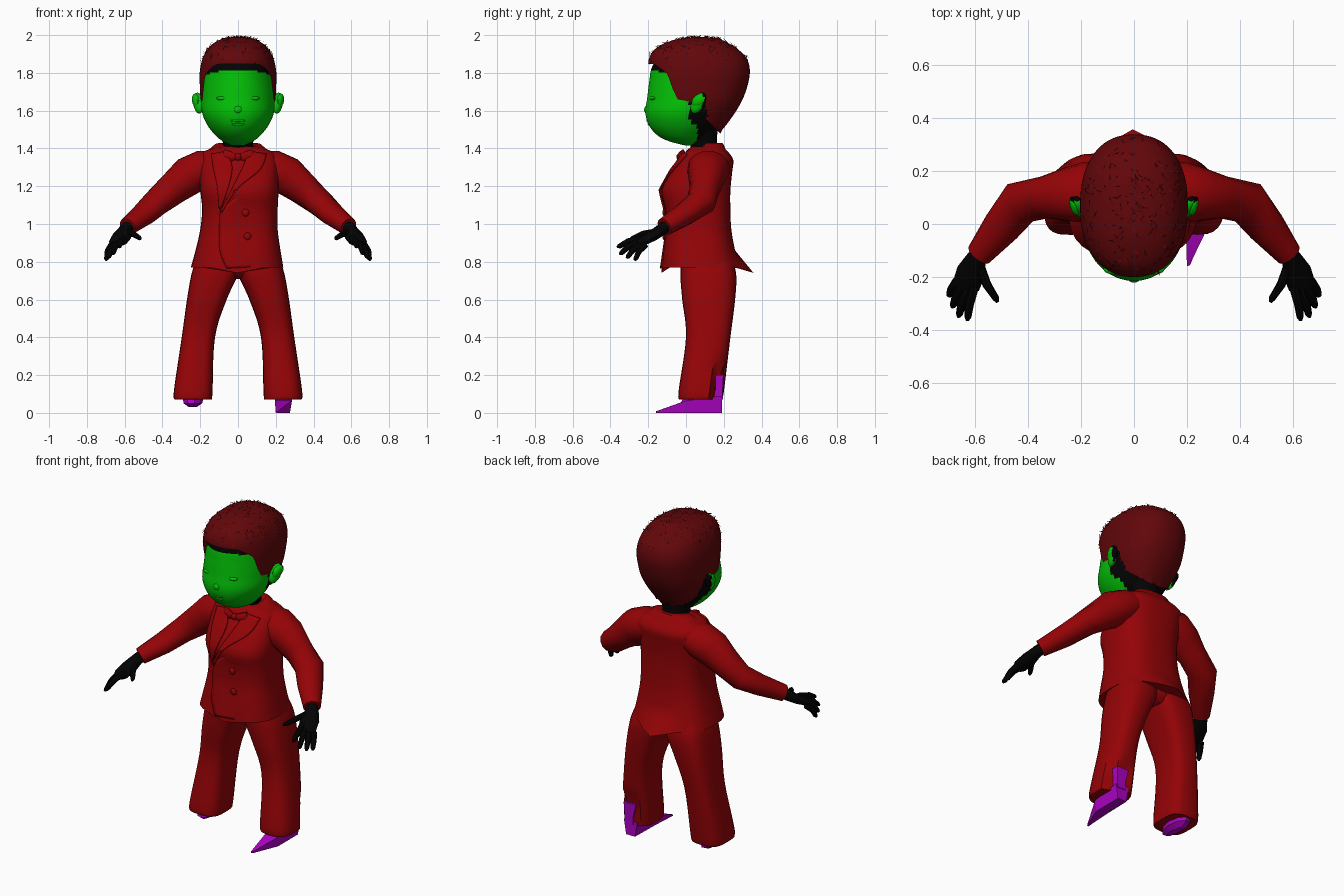
import bpy, bmesh, math, random
from mathutils import Vector

if "Cube" in bpy.data.objects:
    bpy.data.objects.remove(bpy.data.objects["Cube"])

random.seed(4)


def material(name, rgb):
    m = bpy.data.materials.new(name)
    m.diffuse_color = (*rgb, 1)
    m.use_nodes = True
    m.node_tree.nodes["Principled BSDF"].inputs["Base Color"].default_value = m.diffuse_color
    return m


RED = material("suit red", (0.30, 0.001, 0.002))
HAIR = material("hair maroon", (0.12, 0.002, 0.003))
GREEN = material("face green", (0.001, 0.53, 0.002))
BLACK = material("skin black", (0.001, 0.001, 0.001))
PURPLE = material("shoe purple", (0.41, 0.001, 0.54))


def finish(bm, name, mats, angle=40):
    bmesh.ops.recalc_face_normals(bm, faces=bm.faces)
    me = bpy.data.meshes.new(name)
    bm.to_mesh(me)
    bm.free()
    for m in mats:
        me.materials.append(m)
    ob = bpy.data.objects.new(name, me)
    bpy.context.collection.objects.link(ob)
    bpy.ops.object.select_all(action='DESELECT')
    ob.select_set(True)
    bpy.context.view_layer.objects.active = ob
    bpy.ops.object.shade_smooth_by_angle(angle=math.radians(angle))
    return ob


def spline(rows, sub):
    """Smoothly subdivide a table of section rows."""
    out = []
    for i in range(len(rows) - 1):
        a, b = rows[max(i - 1, 0)], rows[i]
        c, d = rows[i + 1], rows[min(i + 2, len(rows) - 1)]
        for k in range(sub):
            t = k / sub
            out.append([0.5 * (2*q + (r-p)*t + (2*p-5*q+4*r-s)*t*t + (3*q-p-3*r+s)*t**3)
                        for p, q, r, s in zip(a, b, c, d)])
    return out + [list(rows[-1])]


def skin(bm, rings):
    for a, b in zip(rings, rings[1:]):
        for i in range(len(a)):
            j = (i + 1) % len(a)
            bm.faces.new((a[i], a[j], b[j], b[i]))
    bm.faces.new(rings[0][::-1])
    bm.faces.new(rings[-1])


def loft(rows, n=24, sub=1, p=1.0, s=1):
    """Skin level sections given as z, left, right, front, back."""
    bm, rings = bmesh.new(), []
    for z, xl, xr, yf, yb in spline(rows, sub):
        ring = []
        for k in range(n):
            c, d = math.cos(2*math.pi*k/n), math.sin(2*math.pi*k/n)
            x = (xl + xr)/2 + (xr - xl)/2 * math.copysign(abs(c)**p, c)
            y = (yf + yb)/2 + (yb - yf)/2 * math.copysign(abs(d)**p, d)
            ring.append(bm.verts.new((s*x, y, z)))
        rings.append(ring)
    skin(bm, rings)
    return bm


def tube(bm, path, radii, n=10, s=1):
    """Sweep a round section along a path."""
    pts = [Vector((s*x, y, z)) for x, y, z in path]
    rings = []
    for i, pt in enumerate(pts):
        t = (pts[min(i+1, len(pts)-1)] - pts[max(i-1, 0)]).normalized()
        u = t.cross(Vector((0, 0, 1))).normalized()
        v = t.cross(u)
        ru, rv = radii[i] if isinstance(radii[i], tuple) else (radii[i], radii[i])
        rings.append([bm.verts.new(pt + u*ru*math.cos(2*math.pi*k/n) + v*rv*math.sin(2*math.pi*k/n))
                      for k in range(n)])
    skin(bm, rings)


def blob(bm, loc, size, seg=16):
    vs = bmesh.ops.create_uvsphere(bm, u_segments=seg, v_segments=seg//2, radius=1)["verts"]
    for v in vs:
        v.co = Vector(a*b for a, b in zip(v.co, size)) + Vector(loc)


# jacket body with a flared hem, dipped front and a pointed tail at the back
P = 0.72
BODY = [(0.77, -.25, .24, -.13, .285), (0.86, -.225, .225, -.12, .26), (0.97, -.20, .21, -.105, .24),
        (1.08, -.19, .21, -.11, .235), (1.18, -.20, .215, -.13, .235), (1.28, -.205, .215, -.075, .245),
        (1.34, -.205, .215, -.03, .25), (1.385, -.18, .18, .0, .22), (1.41, -.095, .095, .03, .19)]
bm = loft(BODY, 32, 3, P)
for v in bm.verts:
    if v.co.z < 0.86:
        k = max(0, 1 - abs(v.co.x)/0.14) * (0.86 - v.co.z)/0.09
        if v.co.y > 0.15:
            v.co.y += 0.075*k
        v.co.z -= 0.03*k
    if v.co.z > 1.4:
        v.co.z += 0.02*(v.co.y > 0.1)
finish(bm, "jacket", [RED])


def front(x, z):
    i = max(k for k in range(len(BODY) - 1) if k == 0 or BODY[k][0] <= z)
    a, b = BODY[i], BODY[i+1]
    t = (z - a[0])/(b[0] - a[0])
    _, xl, xr, yf, yb = [p + (q - p)*t for p, q in zip(a, b)]
    u = min(1, abs(x - (xl + xr)/2)/((xr - xl)/2))
    return (yf + yb)/2 - (yb - yf)/2*(1 - u**(2/P))**(P/2)


def strip(name, left, right, lift_a=0.011, lift_b=0.011, m=8):
    """Cloth panel laid on the jacket front between two edges in x, z."""
    bm, L, R = bmesh.new(), spline(left, 4), spline(right, 4)
    g = []
    for (xa, za), (xb, zb) in zip(L, R):
        row = []
        for k in range(m + 1):
            x, z = xa + (xb - xa)*k/m, za + (zb - za)*k/m
            y = front(x, z) - lift_a + (lift_a - lift_b)*k/m
            row.append(bm.verts.new((x, y, z)))
        g.append(row)
    for a, b in zip(g, g[1:]):
        for k in range(m):
            bm.faces.new((a[k], a[k+1], b[k+1], b[k]))
    ob = finish(bm, name, [RED])
    mod = ob.modifiers.new("thickness", 'SOLIDIFY')
    mod.thickness = 0.01
    mod.offset = 0


# lapels and overlapping front panel
strip("lapel_right", [(.06, 1.385), (.02, 1.29), (-.04, 1.17), (-.095, 1.07)],
      [(.15, 1.37), (.12, 1.29), (.0, 1.19), (-.085, 1.06)])
strip("lapel_left", [(-.14, 1.37), (-.13, 1.29), (-.11, 1.2), (-.10, 1.08)],
      [(-.06, 1.385), (-.03, 1.3), (-.05, 1.2), (-.09, 1.08)])
strip("front_overlap", [(-.095, 1.07), (-.10, .95), (-.095, .85), (-.06, .765)],
      [(.12, 1.27), (.13, 1.0), (.13, .87), (.13, .775)], .004, -.012)

# buttons
bm = bmesh.new()
for x, z in [(.04, 1.06), (.05, .935)]:
    blob(bm, (x, front(x, z) - .006, z), (.02, .01, .02), 12)
finish(bm, "buttons", [RED])

# bow tie
bm = bmesh.new()
for s in (-1, 1):
    tube(bm, [(.005, -.03, 1.355), (.035, -.03, 1.357), (.075, -.015, 1.36)],
         [(.012, .014), (.016, .026), (.014, .036)], 10, s)
blob(bm, (0, -.035, 1.355), (.018, .016, .02))
finish(bm, "bow_tie", [RED])

LEG = [(.07, .14, .33, -.03, .19), (.11, .135, .34, -.04, .20), (.4, .122, .298, .0, .235),
       (.6, .06, .27, -.02, .26), (.74, -.003, .245, -.03, .265), (.84, -.01, .21, -.02, .23)]

for s, side in ((1, "right"), (-1, "left")):
    # trouser legs, the right one notched where the heel flap shows
    bm = loft(LEG, 24, 5, 0.75 if s > 0 else 0.62, s)
    for v in bm.verts:
        if s > 0 and v.co.z < .22 and v.co.x > .19 and v.co.y > .14:
            v.co.y = min(v.co.y, .185)
            v.co.x = min(v.co.x, .275)
    finish(bm, "trouser_leg_" + side, [RED])
    # sleeves
    bm = bmesh.new()
    tube(bm, [(.08, .125, 1.325), (.18, .12, 1.295), (.26, .11, 1.255), (.34, .10, 1.19), (.43, .08, 1.115),
              (.50, -.01, 1.05), (.585, -.115, .985)],
         [(.09, .07), (.115, .10), (.10, .105), (.08, .088), (.085, .072), (.072, .06), (.05, .048)], 14, s)
    finish(bm, "sleeve_" + side, [RED])
    # hands with palm, fingers and thumb
    bm = bmesh.new()
    tube(bm, [(.57, -.095, .995), (.595, -.13, .97), (.615, -.18, .935), (.635, -.235, .905),
              (.642, -.255, .895)],
         [(.034, .034), (.038, .032), (.055, .028), (.052, .023), (.035, .014)], 12, s)
    for a, b in [((.603, -.235, .925), (.63, -.365, .878)), ((.625, -.245, .91), (.664, -.352, .84)),
                 ((.648, -.235, .895), (.687, -.315, .82)), ((.668, -.215, .89), (.70, -.272, .808)),
                 ((.585, -.15, .96), (.515, -.295, .922))]:
        a, b = Vector(a), Vector(b)
        tube(bm, [a, a.lerp(b, .5) + Vector((.006, -.006, .006)), a.lerp(b, .9), b],
             [.018, .017, .013, .006], 8, s)
    finish(bm, "hand_" + side, [BLACK])
    # ears leaning back, dark behind
    bm = bmesh.new()
    blob(bm, (s*.21, .065, 1.64), (.026, .036, .056), 16)
    blob(bm, (s*.224, .062, 1.655), (.018, .036, .036), 12)
    bm.normal_update()
    for f in bm.faces:
        f.material_index = int(f.normal.y + .5*f.normal.z > .55)
    for v in bm.verts:
        v.co.y += (v.co.z - 1.64)*.35
        v.co.x += s*(v.co.y - .065)*.25
    finish(bm, "ear_" + side, [GREEN, BLACK])

# seat joining the legs
finish(loft([(.71, -.04, .04, .03, .22), (.76, -.18, .18, -.02, .25), (.84, -.2, .2, -.04, .24)], 20, 2, .8),
       "trouser_seat", [RED])


# pointed right shoe, raised left shoe and heel flap
def block(bm, *sections):
    skin(bm, [[bm.verts.new(v) for v in sec] for sec in sections])


bm = bmesh.new()
block(bm, [(.215, .19, 0), (.275, .19, 0), (.29, .19, .09), (.2, .19, .09)],
      [(.21, 0, 0), (.275, 0, 0), (.285, 0, .065), (.195, 0, .065)],
      [(.20, -.16, 0), (.212, -.155, 0), (.21, -.155, .008), (.2, -.16, .008)])
finish(bm, "shoe_right", [PURPLE], 20)
finish(loft([(.03, -.26, -.22, .0, .14), (.05, -.29, -.19, -.03, .18), (.09, -.30, -.18, -.01, .19)], 9),
       "shoe_left", [PURPLE], 20)
bm = bmesh.new()
block(bm, [(.225, .15, .07), (.28, .15, .07), (.28, .195, .07), (.225, .195, .07)],
      [(.225, .155, .12), (.283, .155, .12), (.283, .194, .12), (.225, .194, .12)],
      [(.205, .155, .2), (.287, .155, .2), (.287, .198, .2), (.205, .198, .2)])
finish(bm, "heel_flap", [PURPLE], 20)

# neck
finish(loft([(1.36, -.085, .085, .03, .18), (1.43, -.08, .08, .02, .165), (1.52, -.11, .11, .0, .17),
             (1.6, -.15, .15, .0, .19)], 20, 3), "neck", [BLACK])

# head: green face, dark scalp and nape
HEAD = [(1.415, -.03, .03, .0, .07), (1.435, -.075, .075, -.08, .10), (1.465, -.115, .115, -.145, .13),
        (1.52, -.16, .16, -.195, .18), (1.59, -.19, .19, -.215, .21), (1.67, -.193, .193, -.205, .25),
        (1.75, -.188, .188, -.195, .28), (1.83, -.175, .175, -.18, .28), (1.89, -.145, .145, -.13, .24),
        (1.94, -.08, .08, -.04, .18)]
bm = loft(HEAD, 72, 8)
for f in bm.faces:
    c = f.calc_center_median()
    f.material_index = int(c.y > .06 - .04*(c.z > 1.53) or c.z > 1.815 - 0.8*c.x**2)
finish(bm, "head", [GREEN, BLACK])

# closed eyelids, nose and lips
bm = bmesh.new()
for s in (-1, 1):
    blob(bm, (s*.075, -.171, 1.665), (.04, .02, .012))
blob(bm, (0, -.204, 1.605), (.024, .018, .022))
blob(bm, (0, -.20, 1.547), (.042, .009, .007))
blob(bm, (0, -.194, 1.529), (.036, .009, .008))
finish(bm, "face_features", [GREEN], 60)

# hair shell trimmed along the hairline
CAP = [(1.45, -.09, .09, .0, .15), (1.54, -.15, .15, -.1, .225), (1.64, -.193, .193, -.18, .29),
       (1.73, -.202, .202, -.2, .325), (1.81, -.202, .202, -.2, .338), (1.875, -.188, .188, -.196, .322),
       (1.925, -.162, .162, -.165, .275), (1.96, -.125, .125, -.105, .22), (1.983, -.075, .075, -.03, .165),
       (1.99, -.02, .02, .05, .1)]
LINE = [(-.30, 1.855), (-.165, 1.845), (-.13, 1.82), (-.095, 1.79), (-.075, 1.725), (-.03, 1.63),
        (.045, 1.62), (.06, 1.67), (.10, 1.66), (.11, 1.55), (.17, 1.49), (.2, 1.46), (.5, 1.4)]


def hairline(y):
    for (a, za), (b, zb) in zip(LINE, LINE[1:]):
        if y <= b:
            return za + (zb - za)*(y - a)/(b - a)


bm = loft(CAP, 120, 8, 0.87)
bmesh.ops.delete(bm, geom=[f for f in bm.faces if f.calc_center_median().z <
                           hairline(f.calc_center_median().y)], context='FACES')
for v in bm.verts:
    if v.is_boundary and abs(v.co.z - hairline(v.co.y)) < .025:
        v.co.z = hairline(v.co.y)
bm.normal_update()
roots = [(f.calc_center_median(), f.normal.copy()) for f in bm.faces if f.calc_center_median().z > 1.86]
# loose tufts lying over the crown
for c, nrm in random.sample(roots, 170):
    t = nrm.cross(Vector((random.uniform(-1, 1), random.uniform(-1, 1), random.uniform(-.5, .5)))).normalized()
    w = nrm.cross(t)*.006
    bm.faces.new([bm.verts.new(c + w), bm.verts.new(c - w),
                  bm.verts.new(c + t*random.uniform(.025, .05) + nrm*.009)])
finish(bm, "hair", [HAIR], 50)
